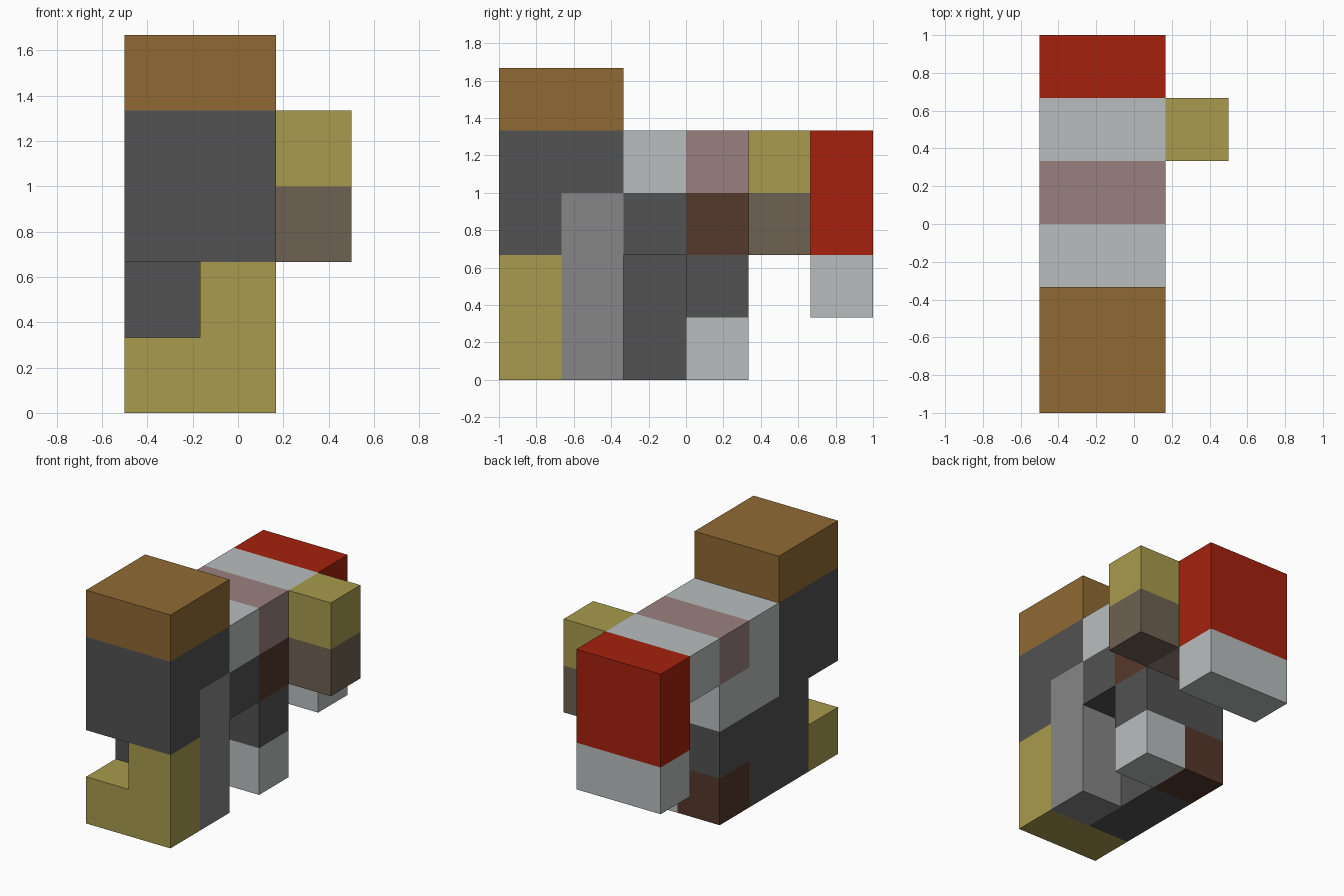
import bpy
import bmesh
from mathutils import Vector
from itertools import product

if "Cube" in bpy.data.objects:
    bpy.data.objects.remove(bpy.data.objects["Cube"], do_unlink=True)

CELL = 1 / 3
ORIGIN = Vector((-0.5, -1, 0))


def linear(c):
    c /= 255
    return c / 12.92 if c <= 0.04045 else ((c + 0.055) / 1.055) ** 2.4


def material(name, rgb):
    mat = bpy.data.materials.new(name)
    mat.use_nodes = True
    color = (*[linear(c) for c in rgb], 1)
    mat.diffuse_color = color
    bsdf = mat.node_tree.nodes["Principled BSDF"]
    bsdf.inputs["Base Color"].default_value = color
    bsdf.inputs["Roughness"].default_value = 0.9
    return mat


caramel = material("caramel_brown", (144, 106, 52))
charcoal = material("charcoal", (82, 82, 82))
grey = material("mid_grey", (134, 134, 134))
pale = material("pale_grey", (186, 190, 190))
olive = material("olive", (169, 154, 77))
taupe = material("taupe", (110, 97, 82))
mauve = material("mauve", (153, 128, 127))
red = material("red", (165, 33, 14))
umber = material("dark_umber", (85, 56, 43))

# Each part: material and blocks given as low and high cell corners
PARTS = {
    "head_cap": (caramel, [((0, 0, 4), (2, 2, 5))]),
    "head_and_shoulder": (charcoal, [((0, 0, 2), (2, 1, 4)), ((0, 1, 3), (2, 2, 4)),
                                     ((0, 1, 0), (1, 2, 3))]),
    "side_pillar": (grey, [((1, 1, 0), (2, 2, 3))]),
    "front_foot": (olive, [((0, 0, 0), (2, 1, 1)), ((1, 0, 1), (2, 1, 2))]),
    "lower_body": (charcoal, [((0, 2, 0), (1, 3, 2)), ((0, 3, 1), (2, 4, 2)),
                              ((1, 2, 2), (2, 3, 3))]),
    "back_front_band": (pale, [((0, 2, 3), (2, 3, 4)), ((0, 2, 2), (1, 4, 3))]),
    "back_middle_band": (mauve, [((0, 3, 3), (2, 4, 4))]),
    "back_rear_band": (pale, [((0, 4, 3), (2, 5, 4))]),
    "inner_block": (mauve, [((1, 4, 2), (2, 5, 3))]),
    "flank_block": (umber, [((1, 3, 2), (2, 4, 3))]),
    "pale_foot": (pale, [((1, 3, 0), (2, 4, 1))]),
    "dark_foot": (umber, [((0, 3, 0), (1, 4, 1))]),
    "side_pod_top": (olive, [((2, 4, 3), (3, 5, 4))]),
    "side_pod_base": (taupe, [((2, 4, 2), (3, 5, 3))]),
    "tail_block": (red, [((0, 5, 2), (2, 6, 4))]),
    "tail_tip": (pale, [((0, 5, 1), (2, 6, 2))]),
}


def cells(blocks):
    return {c for lo, hi in blocks
            for c in product(*[range(a, b) for a, b in zip(lo, hi)])}


filled = set().union(*[cells(blocks) for _, blocks in PARTS.values()])


def build(name, mat, blocks):
    """Skin the outer sides of a part's cells and merge flat areas."""
    bm = bmesh.new()
    for cell in cells(blocks):
        for axis, sign in product(range(3), (-1, 1)):
            step = Vector((0, 0, 0))
            step[axis] = sign
            if tuple(int(v) for v in Vector(cell) + step) in filled:
                continue
            u, v = Vector((0, 0, 0)), Vector((0, 0, 0))
            u[(axis + 1) % 3] = 0.5
            v[(axis + 2) % 3] = 0.5 * sign
            mid = Vector(cell) + Vector((0.5, 0.5, 0.5)) + step / 2
            corners = (mid - u - v, mid + u - v, mid + u + v, mid - u + v)
            bm.faces.new([bm.verts.new(ORIGIN + c * CELL) for c in corners])
    bmesh.ops.remove_doubles(bm, verts=bm.verts, dist=0.001)
    bmesh.ops.dissolve_limit(bm, angle_limit=0.01, verts=bm.verts, edges=bm.edges)
    mesh = bpy.data.meshes.new(name)
    bm.to_mesh(mesh)
    bm.free()
    mesh.materials.append(mat)
    bpy.context.collection.objects.link(bpy.data.objects.new(name, mesh))


for name, (mat, blocks) in PARTS.items():
    build(name, mat, blocks)
